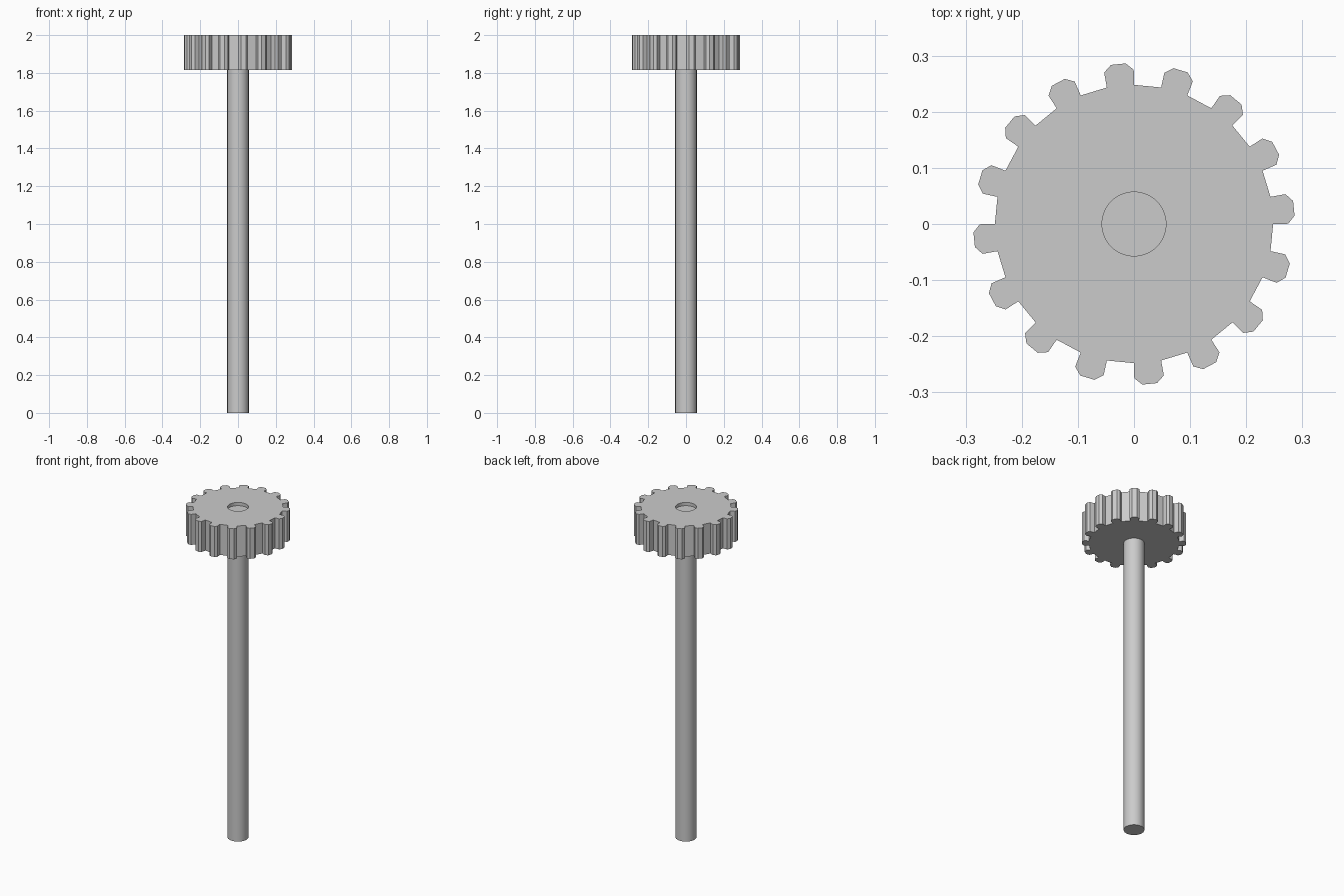
import bpy, bmesh
from math import radians, cos, sin

if "Cube" in bpy.data.objects:
    bpy.data.objects.remove(bpy.data.objects["Cube"])

TEETH, SEG = 16, 64
Z_LOW, Z_TOP = 1.815, 2.0
BORE = 0.057
# one tooth as (angle in degrees, radius)
TOOTH = [(0, 0.248), (0.1, 0.275), (3.0, 0.2865),
         (8.25, 0.2865), (11.15, 0.275), (11.25, 0.248)]


def loop(bm, polar, z):
    vs = [bm.verts.new((r * cos(radians(a)), r * sin(radians(a)), z)) for a, r in polar]
    return [bm.edges.new((vs[i - 1], vs[i])) for i in range(len(vs))]


def finish(bm, name):
    bmesh.ops.recalc_face_normals(bm, faces=bm.faces[:])
    me = bpy.data.meshes.new(name)
    bm.to_mesh(me)
    bm.free()
    ob = bpy.data.objects.new(name, me)
    bpy.context.collection.objects.link(ob)
    bpy.ops.object.select_all(action='DESELECT')
    ob.select_set(True)
    bpy.context.view_layer.objects.active = ob
    bpy.ops.object.shade_smooth_by_angle(angle=radians(20))


# Toothed wheel with a round bore
bm = bmesh.new()
outline = [(t * 360 / TEETH + a, r) for t in range(TEETH) for a, r in TOOTH]
bore = [(i * 360 / SEG, BORE) for i in range(SEG)]
edges = loop(bm, outline, Z_LOW) + loop(bm, bore, Z_LOW)
bmesh.ops.triangle_fill(bm, edges=edges, use_beauty=True, normal=(0, 0, 1))
ext = bmesh.ops.extrude_face_region(bm, geom=bm.faces[:], use_keep_orig=True)
top = [g for g in ext['geom'] if isinstance(g, bmesh.types.BMVert)]
bmesh.ops.translate(bm, verts=top, vec=(0, 0, Z_TOP - Z_LOW))
finish(bm, "gear_wheel")

# Shaft, ending just below the top of the bore
bm = bmesh.new()
bmesh.ops.create_cone(bm, cap_ends=True, segments=SEG, radius1=BORE,
                      radius2=BORE, depth=1.98)
bmesh.ops.translate(bm, verts=bm.verts[:], vec=(0, 0, 0.99))
finish(bm, "shaft")
